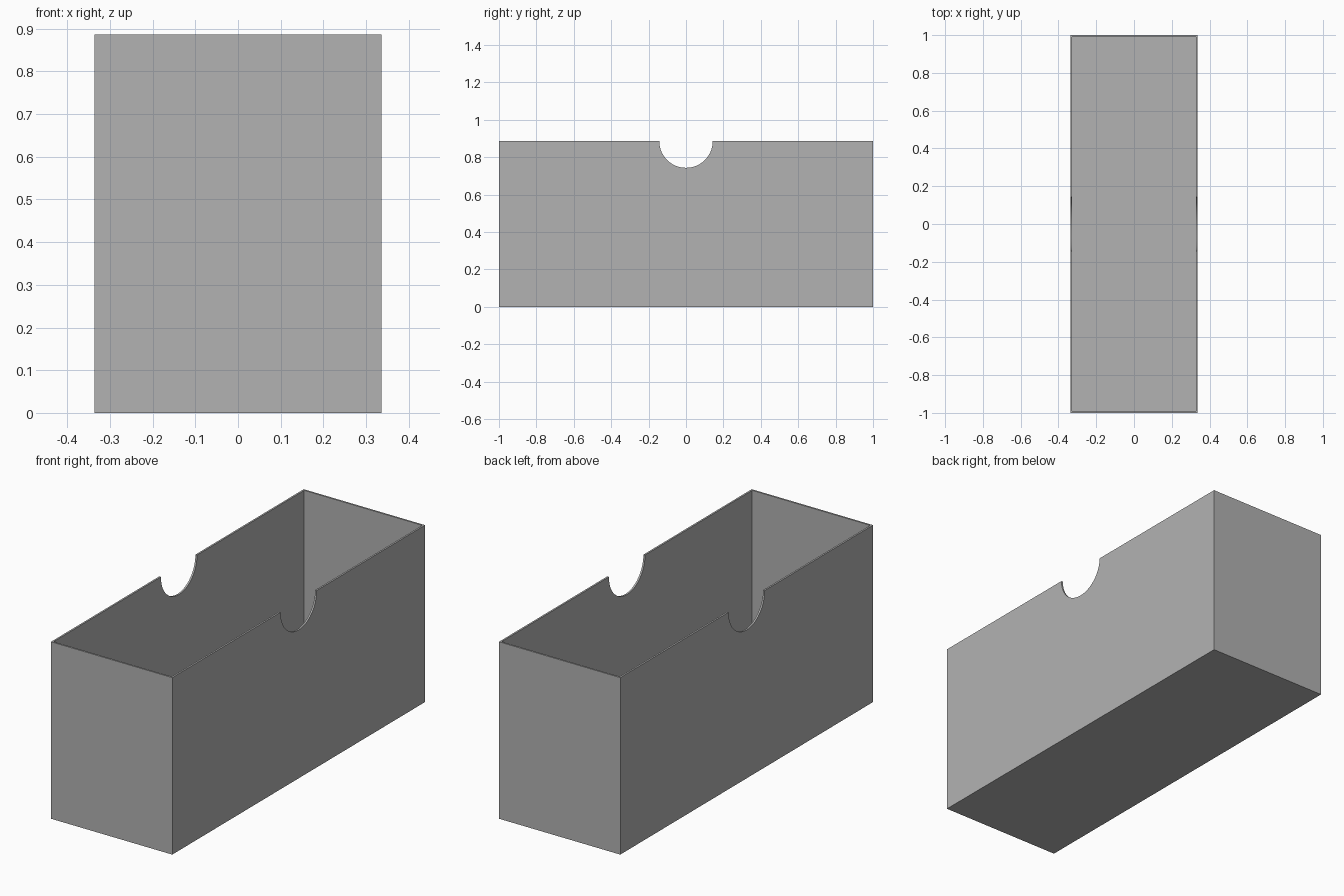
import bpy
import math

WIDTH, LENGTH, HEIGHT = 0.672, 2.0, 0.886
WALL = 0.009
NOTCH_RADIUS = 0.143

if "Cube" in bpy.data.objects:
    bpy.data.objects.remove(bpy.data.objects["Cube"], do_unlink=True)

grey = bpy.data.materials.new("plain grey")
grey.use_nodes = True
colour = (0.448, 0.448, 0.448, 1)
grey.diffuse_color = colour
grey.node_tree.nodes["Principled BSDF"].inputs["Base Color"].default_value = colour


def box(name, size, bottom):
    """Box centred on x and y, resting at the given height."""
    bpy.ops.mesh.primitive_cube_add(size=1, location=(0, 0, bottom + size[2] / 2))
    obj = bpy.context.object
    obj.name = name
    obj.scale = size
    bpy.ops.object.transform_apply(location=True, rotation=True, scale=True)
    obj.data.materials.append(grey)
    return obj


def cut(target, cutter):
    """Subtract the cutter from the target and discard it."""
    cutter.hide_render = True
    mod = target.modifiers.new("cut", "BOOLEAN")
    mod.operation = "DIFFERENCE"
    mod.solver = "EXACT"
    mod.object = cutter
    bpy.ops.object.select_all(action="DESELECT")
    target.select_set(True)
    bpy.context.view_layer.objects.active = target
    bpy.ops.object.modifier_apply(modifier=mod.name)
    bpy.data.objects.remove(cutter, do_unlink=True)


# Outer body of the open bin
bin_body = box("open_bin", (WIDTH, LENGTH, HEIGHT), 0)

# Hollow interior, open at the top
cut(bin_body, box("interior_cutter",
                  (WIDTH - 2 * WALL, LENGTH - 2 * WALL, HEIGHT), WALL))

# Half-round finger notches through both long walls
bpy.ops.mesh.primitive_cylinder_add(vertices=64, radius=NOTCH_RADIUS, depth=1,
                                    location=(0, 0, HEIGHT),
                                    rotation=(0, math.pi / 2, 0))
notch = bpy.context.object
notch.name = "notch_cutter"
notch.data.materials.append(grey)
cut(bin_body, notch)

# Smooth notch curves, sharp box edges
bpy.ops.object.shade_smooth_by_angle(angle=math.radians(30))
